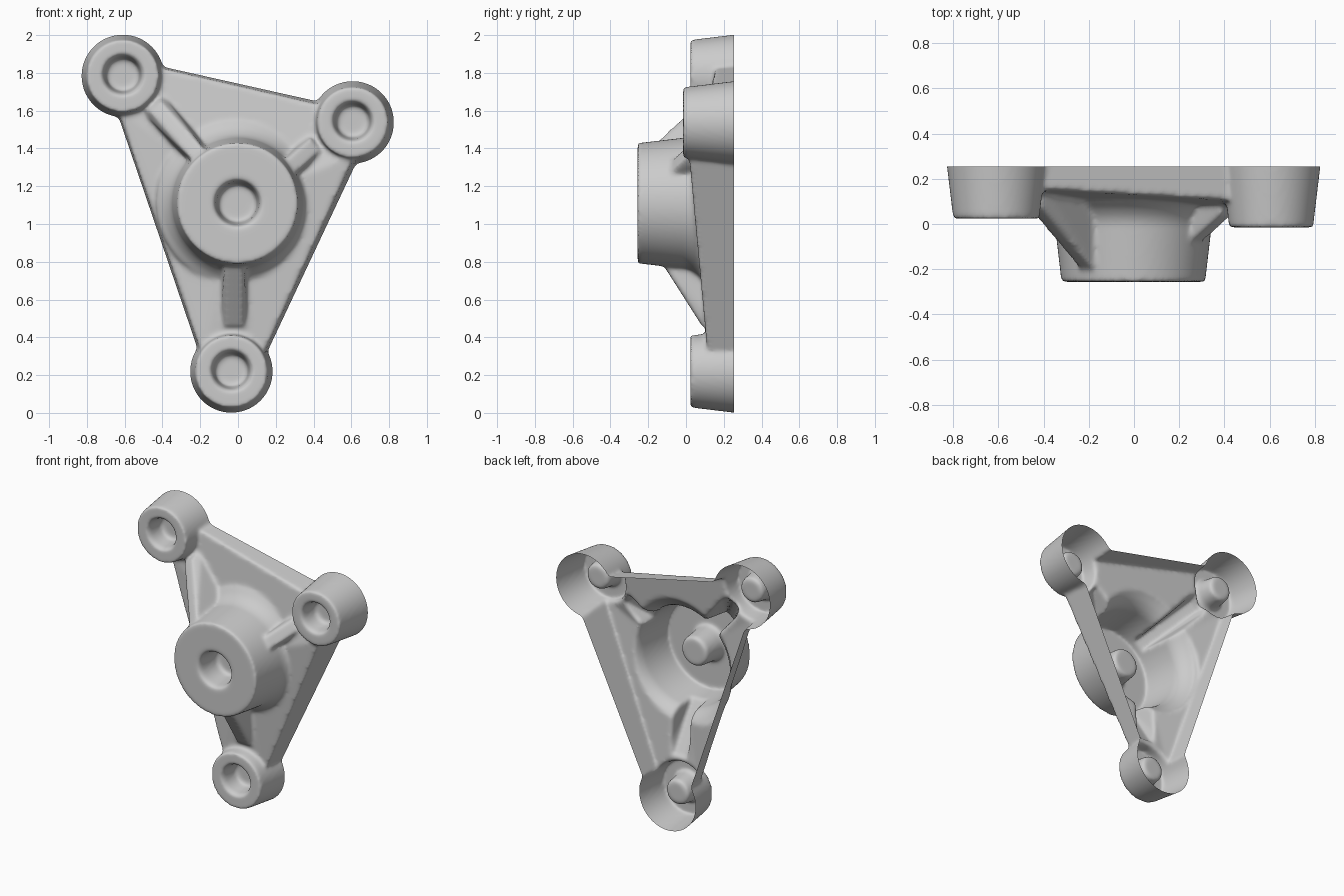
import bpy, bmesh, math
from mathutils import Vector

if "Cube" in bpy.data.objects:
    bpy.data.objects.remove(bpy.data.objects["Cube"])

BACK = 0.255


def finish(name, bm):
    bmesh.ops.recalc_face_normals(bm, faces=bm.faces)
    mesh = bpy.data.meshes.new(name)
    bm.to_mesh(mesh)
    bm.free()
    ob = bpy.data.objects.new(name, mesh)
    bpy.context.collection.objects.link(ob)
    return ob


def lathe(name, x, z, profile, n=96):
    """Solid turned about the y axis from (radius, y) points."""
    bm = bmesh.new()
    rings = []
    for r, y in profile:
        rings.append([bm.verts.new((x + r * math.cos(2 * math.pi * i / n), y,
                                    z + r * math.sin(2 * math.pi * i / n))) for i in range(n)])
    for a, b in zip(rings, rings[1:]):
        for i in range(n):
            j = (i + 1) % n
            bm.faces.new((a[i], a[j], b[j], b[i]))
    bm.faces.new(rings[0])
    bm.faces.new(rings[-1])
    return finish(name, bm)


def rib(name, inner, outer, y_in, y_out, top, base):
    """Sloping stiffener with drafted sides, from the hub out to a boss."""
    a, b = Vector((inner[0], 0, inner[1])), Vector((outer[0], 0, outer[1]))
    d = (b - a).normalized()
    side = Vector((-d.z, 0, d.x))
    start = a - d * 0.12
    bm = bmesh.new()
    for p, y in ((start, y_in), (a, y_in), (b, y_out)):
        for s in (-1, 1):
            bm.verts.new(p + side * s * top + Vector((0, y, 0)))
    for p in (start, b + d * 0.05):
        for s in (-1, 1):
            bm.verts.new(p + side * s * base + Vector((0, 0.2, 0)))
    bmesh.ops.convex_hull(bm, input=bm.verts)
    return finish(name, bm)


# Web plate: drafted triangular outline, front rising towards the hub
outline = [(-0.5, 1.855, .16), (0.55, 1.62, .10), (0.65, 1.375, .015),
           (0.13, 0.27, .115), (-0.19, 0.27, .115), (-0.65, 1.62, .15)]
bm = bmesh.new()
cx, cz = 0.0, 1.2


def ring_vert(x, y, z):
    k = 1 + (y - BACK) * 0.2
    return bm.verts.new((cx + (x - cx) * k, y, cz + (z - cz) * k))


front = [ring_vert(x, y, z) for x, z, y in outline]
rear = [ring_vert(x, 0.34, z) for x, z, y in outline]
apex = bm.verts.new((0, 0.06, 1.11))
for i in range(6):
    j = (i + 1) % 6
    bm.faces.new((front[i], front[j], apex))
    bm.faces.new((front[i], front[j], rear[j], rear[i]))
bm.faces.new(rear)
bracket = finish("bracket_shell", bm)

# Hub with flared foot
adds = [lathe("hub", -0.003, 1.11, [(.318, -.256), (.348, .0), (.362, .035), (.39, .07),
                                    (.43, .1), (.43, .22)])]
cuts = [lathe("hub_pit", -0.003, 1.11, [(.16, -.30), (.13, -.256), (.117, -.235),
                                        (.10, -.08)])]

# Three corner bosses with blind pits
for name, x, z, y in (("left_boss", -.61, 1.784, .024), ("right_boss", .607, 1.538, -.015),
                      ("lower_boss", -.035, .219, .024)):
    r_front = .218 - (BACK - y) * .12
    adds.append(lathe(name, x, z, [(r_front, y), (.218 + .075 * .12, .33)]))
    cuts.append(lathe(name + "_pit", x, z + .006, [(.135, y - .04), (.112, y), (.10, y + .02),
                                                   (.085, y + .13)]))

# Ribs
adds.append(rib("left_rib", (-.205, 1.36), (-.44, 1.625), -.205, .075, .04, .075))
adds.append(rib("right_rib", (.255, 1.285), (.41, 1.42), -.10, .04, .042, .07))
adds.append(rib("lower_rib", (-.02, .79), (-.02, .46), -.125, .085, .05, .075))

# Fuse parts, cut pits, then round all edges together
for ob, op in [(o, 'UNION') for o in adds] + [(o, 'DIFFERENCE') for o in cuts]:
    m = bracket.modifiers.new(ob.name, 'BOOLEAN')
    m.operation, m.solver, m.object = op, 'EXACT', ob
m = bracket.modifiers.new("blend", 'REMESH')
m.mode, m.voxel_size = 'VOXEL', 0.012
m = bracket.modifiers.new("fillet", 'SMOOTH')
m.factor, m.iterations = 0.5, 8
bpy.context.view_layer.objects.active = bracket
bracket.select_set(True)
bpy.ops.object.convert(target='MESH')
for ob in adds + cuts:
    bpy.data.objects.remove(ob)

# Slice off the rear to leave the open thin shell
bm = bmesh.new()
bm.from_mesh(bracket.data)
bmesh.ops.bisect_plane(bm, geom=bm.verts[:] + bm.edges[:] + bm.faces[:],
                       plane_co=(0, BACK, 0), plane_no=(0, 1, 0), clear_outer=True)
bm.to_mesh(bracket.data)
bm.free()
bpy.ops.object.shade_smooth()
